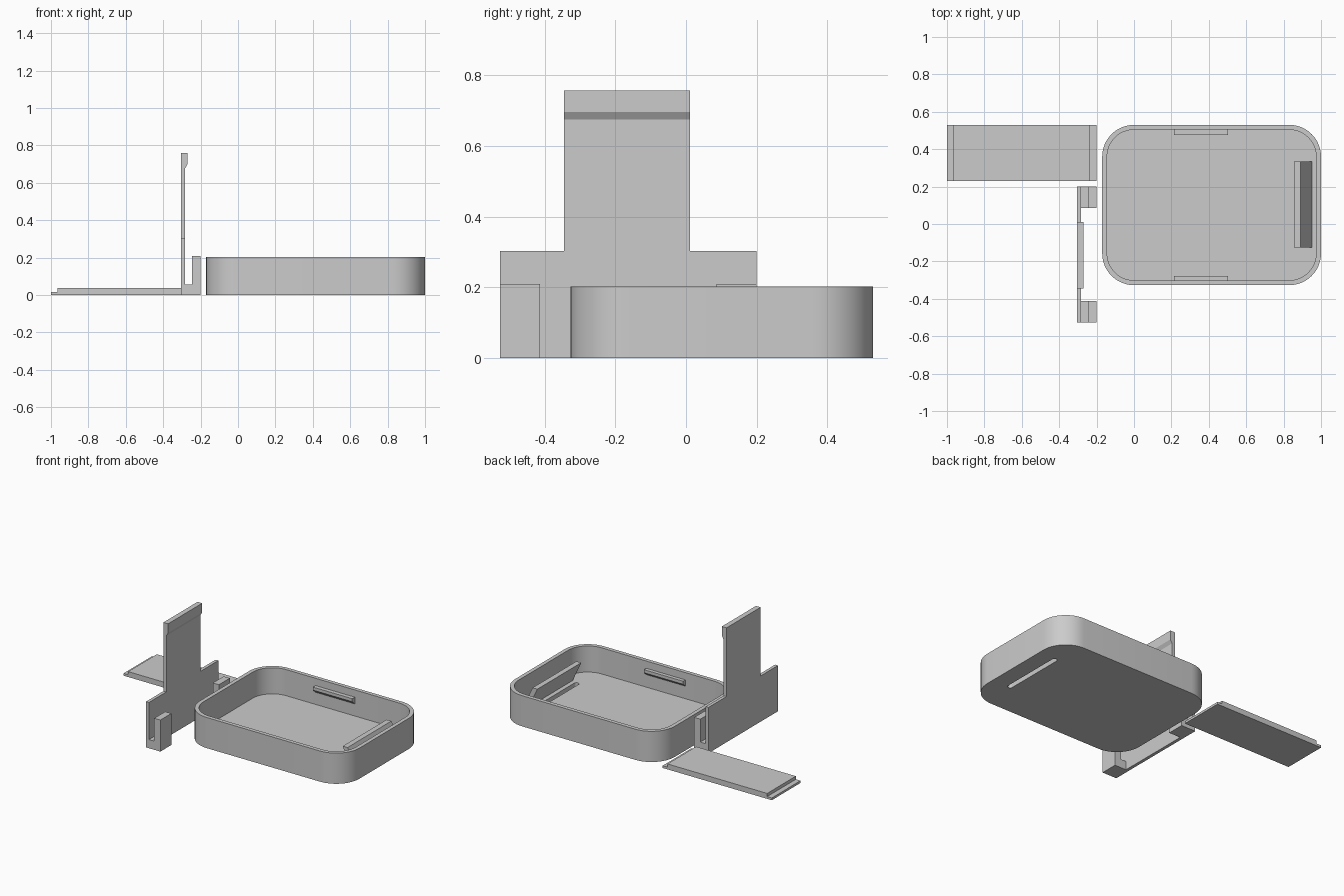
import bpy
import bmesh
from math import cos, sin, pi, radians
from mathutils import Vector

cube = bpy.data.objects.get("Cube")
if cube:
    bpy.data.objects.remove(cube, do_unlink=True)

grey = bpy.data.materials.new("plain grey")
grey.use_nodes = True
grey.diffuse_color = (0.6, 0.6, 0.6, 1)
grey.node_tree.nodes["Principled BSDF"].inputs["Base Color"].default_value = (0.6, 0.6, 0.6, 1)


def prism(name, points, direction):
    """Extrude a flat outline of 3D points along a direction."""
    bm = bmesh.new()
    face = bm.faces.new([bm.verts.new(p) for p in points])
    grown = bmesh.ops.extrude_face_region(bm, geom=[face])["geom"]
    moved = [g for g in grown if isinstance(g, bmesh.types.BMVert)]
    bmesh.ops.translate(bm, verts=moved, vec=Vector(direction))
    bmesh.ops.recalc_face_normals(bm, faces=bm.faces)
    mesh = bpy.data.meshes.new(name)
    bm.to_mesh(mesh)
    bm.free()
    mesh.materials.append(grey)
    obj = bpy.data.objects.new(name, mesh)
    bpy.context.collection.objects.link(obj)
    return obj


def side_profile(name, xz, y0, y1):
    return prism(name, [(x, y0, z) for x, z in xz], (0, y1 - y0, 0))


def rounded_block(name, x0, x1, y0, y1, z0, z1, r, steps=12):
    centres = [(x1 - r, y1 - r), (x0 + r, y1 - r), (x0 + r, y0 + r), (x1 - r, y0 + r)]
    points = []
    for i, (cx, cy) in enumerate(centres):
        for s in range(steps + 1):
            a = (i + s / steps) * pi / 2
            points.append((cx + r * cos(a), cy + r * sin(a), z0))
    return prism(name, points, (0, 0, z1 - z0))


def activate(obj):
    bpy.ops.object.select_all(action='DESELECT')
    obj.select_set(True)
    bpy.context.view_layer.objects.active = obj


def cut(target, cutter):
    activate(target)
    mod = target.modifiers.new("cut", 'BOOLEAN')
    mod.operation = 'DIFFERENCE'
    mod.solver = 'EXACT'
    mod.object = cutter
    bpy.ops.object.modifier_apply(modifier=mod.name)
    bpy.data.objects.remove(cutter, do_unlink=True)


# Open tray with rounded corners and a slot through the floor
WALL, FLOOR, MID_Y = 0.026, 0.03, 0.1
tray = rounded_block("tray", -0.17, 1, -0.327, 0.53, 0, 0.203, 0.17)
cut(tray, rounded_block("cavity", -0.17 + WALL, 1 - WALL, -0.327 + WALL, 0.53 - WALL,
                        FLOOR, 0.4, 0.17 - WALL))
cut(tray, rounded_block("slot", 0.857, 0.889, -0.115, 0.325, -0.1, 0.1, 0.0155, 6))
activate(tray)
bpy.ops.object.shade_smooth_by_angle(angle=radians(30))

# Leaning guide plate over the slot
side_profile("guide_plate", [(0.92, 0.025), (0.955, 0.025), (0.89, 0.165), (0.855, 0.165)],
             -0.125, 0.335)

# Retaining tabs on both long walls
for name, side in (("back_tab", 1), ("front_tab", -1)):
    yz = [(0.41, 0.105), (0.377, 0.135), (0.377, 0.155), (0.41, 0.155)]
    prism(name, [(0.215, MID_Y + side * y, z) for y, z in yz], (0.288, 0, 0))

# Upright bracket: wide base plate, tongue with a lip, two hooks
side_profile("bracket_plate", [(-0.305, 0), (-0.284, 0), (-0.284, 0.303), (-0.305, 0.303)],
             -0.527, 0.2)
side_profile("bracket_tongue",
             [(-0.305, 0.303), (-0.284, 0.303), (-0.284, 0.675), (-0.271, 0.697),
              (-0.271, 0.758), (-0.305, 0.758)], -0.345, 0.012)
hook = [(-0.284, 0), (-0.2, 0), (-0.2, 0.209), (-0.245, 0.209), (-0.245, 0.057), (-0.284, 0.057)]
for name, y in (("front_hook", -0.527), ("back_hook", 0.086)):
    side_profile(name, hook, y, y + 0.114)

# Flat cover with a thin stepped edge at both ends
side_profile("cover", [(-1, 0), (-0.2, 0), (-0.2, 0.015), (-0.235, 0.015), (-0.235, 0.036),
                       (-0.966, 0.036), (-0.966, 0.015), (-1, 0.015)], 0.23, 0.53)
